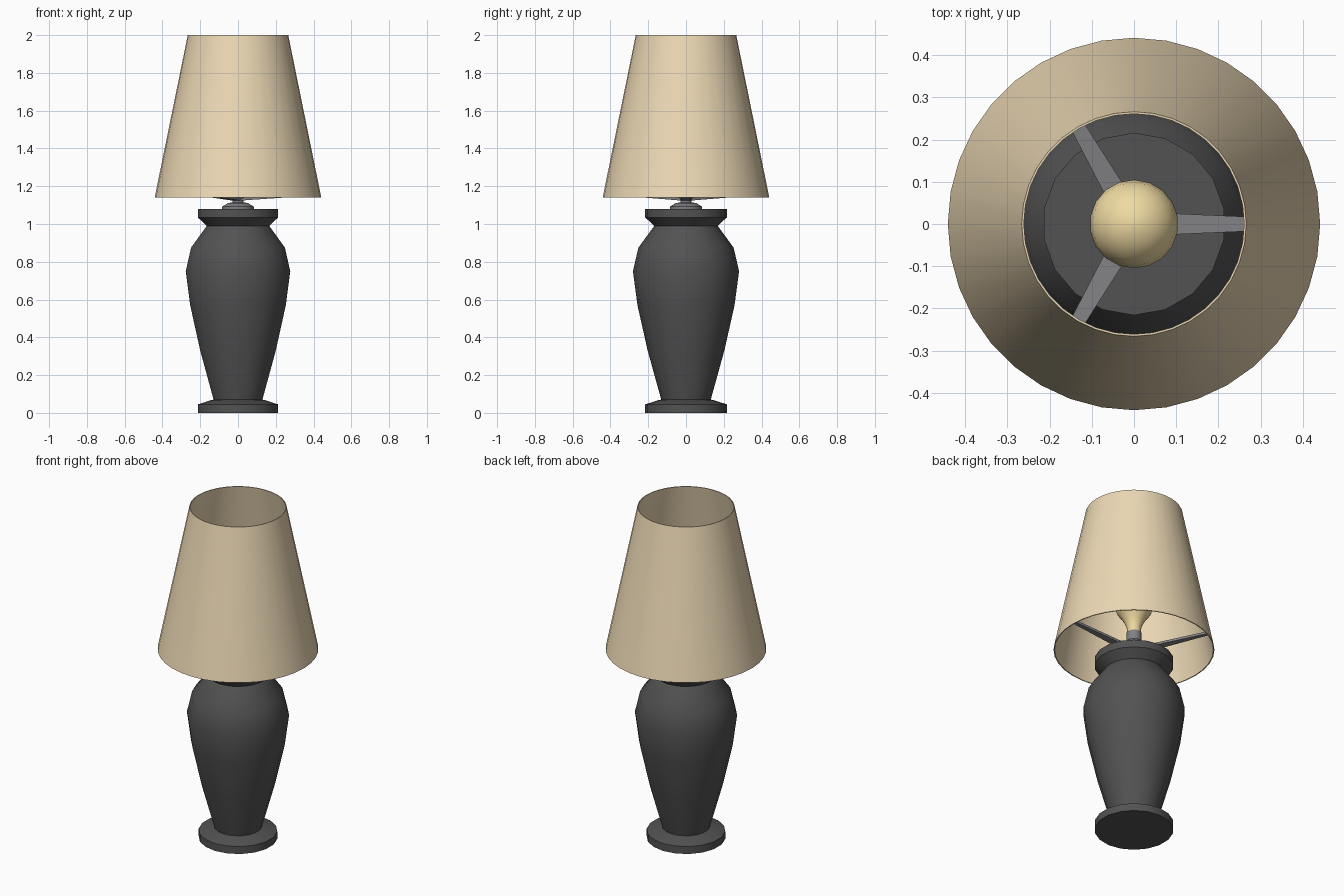
import bpy, bmesh
from math import sin, cos, pi, radians

if "Cube" in bpy.data.objects:
    bpy.data.objects.remove(bpy.data.objects["Cube"])


def material(name, rgb):
    m = bpy.data.materials.new(name)
    m.diffuse_color = (*rgb, 1)
    m.use_nodes = True
    m.node_tree.nodes["Principled BSDF"].inputs["Base Color"].default_value = m.diffuse_color
    return m


DARK = material("dark_ceramic", (0.085, 0.085, 0.085))
METAL = material("metal", (0.22, 0.22, 0.23))
FABRIC = material("fabric", (0.84, 0.69, 0.46))
GLASS = material("warm_glass", (0.86, 0.70, 0.36))


def finish(bm, name, mat, angle=35):
    bmesh.ops.recalc_face_normals(bm, faces=bm.faces)
    me = bpy.data.meshes.new(name)
    bm.to_mesh(me)
    bm.free()
    ob = bpy.data.objects.new(name, me)
    bpy.context.collection.objects.link(ob)
    me.materials.append(mat)
    bpy.ops.object.select_all(action='DESELECT')
    ob.select_set(True)
    bpy.context.view_layer.objects.active = ob
    bpy.ops.object.shade_smooth_by_angle(angle=radians(angle))
    return ob


def lathe(name, profile, sides, mat, ring=False):
    """Turn (radius, z) points around z; cap the ends, or close into a ring."""
    bm = bmesh.new()
    loops = [[bm.verts.new((r * cos(a), r * sin(a), z))
              for a in (pi / 2 + 2 * pi * k / sides for k in range(sides))]
             for r, z in profile]
    pairs = list(zip(loops, loops[1:]))
    if ring:
        pairs.append((loops[-1], loops[0]))
    else:
        bm.faces.new(loops[0])
        bm.faces.new(loops[-1])
    for lo, hi in pairs:
        for k in range(sides):
            n = (k + 1) % sides
            bm.faces.new((lo[k], lo[n], hi[n], hi[k]))
    return finish(bm, name, mat)


# Foot, vase body and collar
lathe("lamp_body", [
    (0.216, 0), (0.216, 0.045), (0.145, 0.068), (0.131, 0.07),
    (0.203, 0.33), (0.257, 0.57), (0.281, 0.75), (0.252, 0.875),
    (0.168, 0.99), (0.216, 1.035), (0.216, 1.08)], 18, DARK)

# Socket with its stepped flange
lathe("socket", [
    (0.085, 1.075), (0.085, 1.092), (0.055, 1.11), (0.03, 1.115),
    (0.03, 1.18), (0.041, 1.19), (0.041, 1.245)], 18, METAL)

# Bulb: flared neck running into a round globe
globe = [(0.105 * cos(radians(t)), 1.42 + 0.105 * sin(radians(t)))
         for t in (-25, 0, 20, 40, 60, 78)]
lathe("bulb", [(0.036, 1.24), (0.04, 1.28), (0.056, 1.32), (0.08, 1.355)]
      + globe + [(0.003, 1.525)], 18, GLASS)

# Tapered shade with a thin wall
lathe("shade", [(0.441, 1.14), (0.266, 2.0), (0.261, 2.0), (0.435, 1.14)],
      36, FABRIC, ring=True)

# Three tapered arms from the socket out to the shade
for i in range(3):
    a = 2 * pi * i / 3
    bm = bmesh.new()
    bmesh.ops.create_cube(bm, size=1)
    for v in bm.verts:
        outer = v.co.x > 0
        r, w, z = (0.433, 0.010, 1.16) if outer else (0.0, 0.029, 1.13)
        s = w if v.co.y > 0 else -w
        v.co = (r * cos(a) - s * sin(a), r * sin(a) + s * cos(a),
                z + v.co.z * 0.014)
    finish(bm, f"shade_arm_{i + 1}", METAL)
